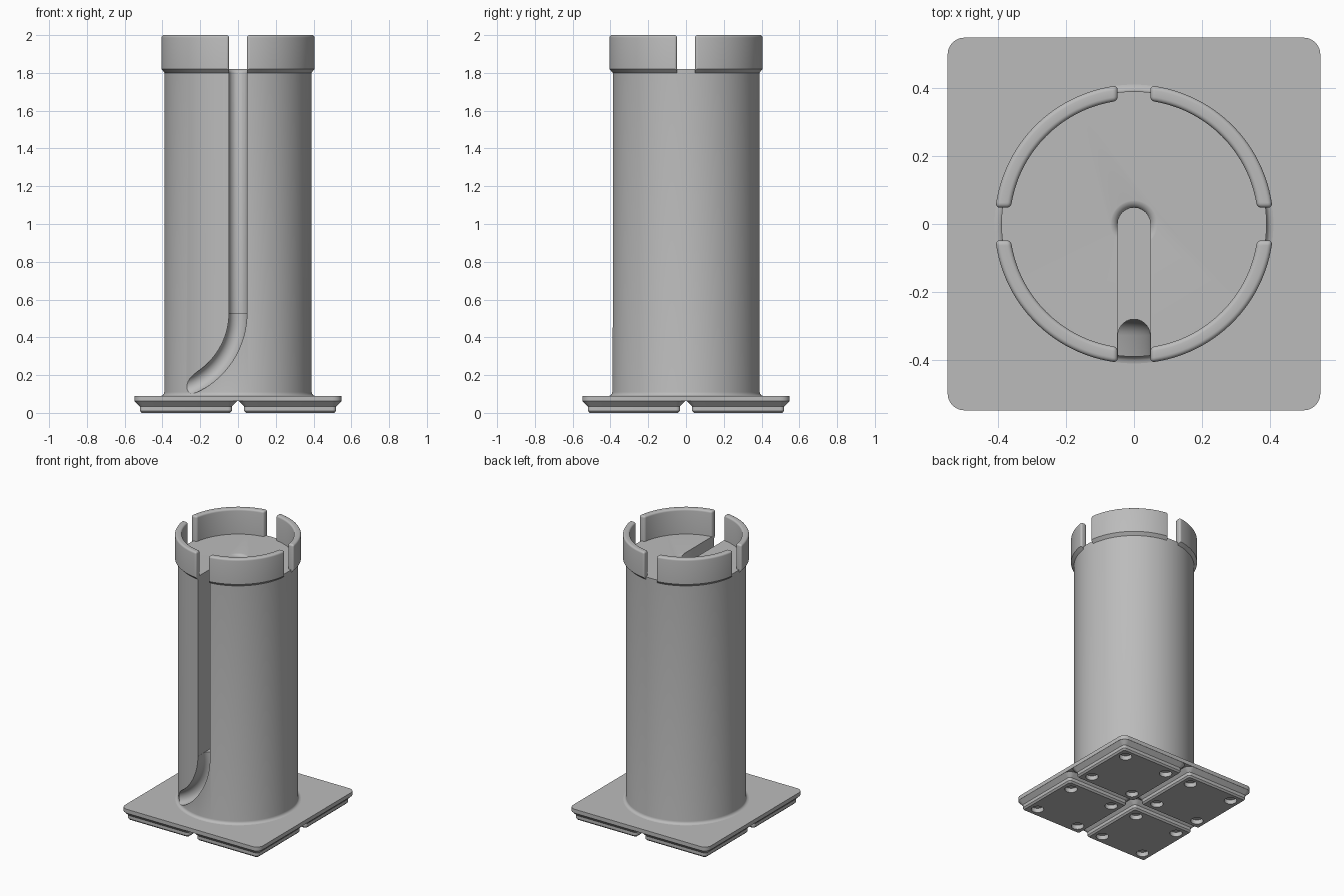
import bpy, bmesh, math

cube = bpy.data.objects.get("Cube")
if cube:
    bpy.data.objects.remove(cube, do_unlink=True)

grey = bpy.data.materials.new("plain grey")
grey.use_nodes = True
colour = (0.5, 0.5, 0.5, 1)
grey.diffuse_color = colour
grey.node_tree.nodes["Principled BSDF"].inputs["Base Color"].default_value = colour

PLATE_Z, FLOOR_Z, TOP_Z = 0.09, 1.82, 2.0
COLUMN_R, LIP_R, LIP_IN = 0.39, 0.41, 0.365
SLOT = 0.048


def make(name, bm):
    bmesh.ops.recalc_face_normals(bm, faces=bm.faces)
    mesh = bpy.data.meshes.new(name)
    bm.to_mesh(mesh)
    bm.free()
    mesh.materials.append(grey)
    obj = bpy.data.objects.new(name, mesh)
    bpy.context.collection.objects.link(obj)
    return obj


def loft(bm, rings):
    """Skin equal-length closed rings of points and cap both ends."""
    loops = [[bm.verts.new(p) for p in ring] for ring in rings]
    n = len(loops[0])
    for a, b in zip(loops, loops[1:]):
        for i in range(n):
            j = (i + 1) % n
            bm.faces.new((a[i], a[j], b[j], b[i]))
    bm.faces.new(loops[0])
    bm.faces.new(loops[-1])


def circle(r, z, n=128, cx=0, cy=0):
    return [(cx + r * math.cos(math.tau * i / n), cy + r * math.sin(math.tau * i / n), z)
            for i in range(n)]


def rounded_square(half, radius, z, cx=0, cy=0, steps=6):
    pts = []
    for q, (sx, sy) in enumerate(((1, 1), (-1, 1), (-1, -1), (1, -1))):
        for i in range(steps + 1):
            a = math.pi / 2 * (q + i / steps)
            pts.append((cx + sx * (half - radius) + radius * math.cos(a),
                        cy + sy * (half - radius) + radius * math.sin(a), z))
    return pts


def cut(obj, cutter):
    cutter.hide_render = True
    mod = obj.modifiers.new("cut", 'BOOLEAN')
    mod.operation, mod.solver, mod.object = 'DIFFERENCE', 'EXACT', cutter
    bpy.context.view_layer.objects.active = obj
    bpy.ops.object.modifier_apply(modifier=mod.name)
    bpy.data.objects.remove(cutter, do_unlink=True)


def smooth(obj):
    bpy.ops.object.select_all(action='DESELECT')
    obj.select_set(True)
    bpy.context.view_layer.objects.active = obj
    bpy.ops.object.shade_smooth_by_angle(angle=math.radians(32))


def u_profile(back, front, half, steps=12):
    """U shape as (side, y): round at the back, open walls to the front."""
    arc = [(half * math.cos(math.pi * i / steps), back - half + half * math.sin(math.pi * i / steps))
           for i in range(steps + 1)]
    return arc + [(-half, front), (half, front)]


# Base plate
bm = bmesh.new()
loft(bm, [rounded_square(0.548, 0.049, 0.062), rounded_square(0.548, 0.049, PLATE_Z)])
smooth(make("base_plate", bm))

# Four stepped feet with round pockets underneath
for sx in (-1, 1):
    for sy in (-1, 1):
        cx, cy = sx * 0.2756, sy * 0.2756
        bm = bmesh.new()
        loft(bm, [rounded_square(h, r, z, cx, cy) for h, r, z in
                  ((0.2336, 0.011, 0), (0.244, 0.021, 0.011),
                   (0.244, 0.021, 0.034), (0.2723, 0.049, 0.0625))])
        foot = make("foot", bm)
        bm = bmesh.new()
        for dx in (-0.17, 0.17):
            for dy in (-0.17, 0.17):
                loft(bm, [circle(0.041, z, 32, cx + dx, cy + dy) for z in (-0.05, 0.031)])
        cut(foot, make("pocket_cutter", bm))
        smooth(foot)

# Column with a small fillet at its foot
bm = bmesh.new()
f = 0.02
rings = [circle(COLUMN_R + f * (1 - math.sin(a)), PLATE_Z + f * (1 - math.cos(a)))
         for a in (math.pi / 8 * i for i in range(5))]
loft(bm, rings + [circle(COLUMN_R, FLOOR_Z)])
column = make("column", bm)

# Straight slot from the centre out through the front
bm = bmesh.new()
loft(bm, [[(s, y, z) for s, y in u_profile(SLOT, -0.6, SLOT)] for z in (0.53, 2.1)])
cut(column, make("slot_cutter", bm))

# Curved groove that sweeps aside and runs out of the surface
bm = bmesh.new()
R, rings = 0.42, []
profile = u_profile(-0.28, -0.6, SLOT - 0.0005)
rings.append([(s, y, 0.6) for s, y in profile])
for i in range(25):
    a = math.radians(82) * i / 24
    rings.append([(-R + (R + s) * math.cos(a), y, 0.53 - (R + s) * math.sin(a)) for s, y in profile])
loft(bm, rings)
cut(column, make("groove_cutter", bm))

# Eased rim where the slot ends at the centre of the floor
bm = bmesh.new()
f = 0.027
loft(bm, [circle(SLOT - 0.002 + f * (1 - math.cos(a)), FLOOR_Z - f + f * math.sin(a) + 0.0005, 48)
          for a in (math.pi / 12 * i for i in range(7))])
cut(column, make("rim_cutter", bm))
smooth(column)

# Lip in four arcs with parallel-sided gaps and rounded upper edges
section = [(LIP_IN, FLOOR_Z - 0.02), (COLUMN_R, FLOOR_Z - 0.02), (LIP_R, FLOOR_Z),
           (LIP_R, TOP_Z), (LIP_IN, TOP_Z)]
for q in range(4):
    bm = bmesh.new()
    rings = []
    for i in range(33):
        ring = []
        for r, z in section:
            gap = math.asin(SLOT / r)
            a = q * math.pi / 2 + gap + (math.pi / 2 - 2 * gap) * i / 32
            ring.append((r * math.cos(a), r * math.sin(a), z))
        rings.append(ring)
    loft(bm, rings)
    bmesh.ops.recalc_face_normals(bm, faces=bm.faces)
    edges = [e for e in bm.edges if max(v.co.z for v in e.verts) > TOP_Z - 0.01
             and e.calc_face_angle(0) > 1.2]
    bmesh.ops.bevel(bm, geom=edges, offset=0.013, segments=4, profile=0.5, affect='EDGES')
    smooth(make("lip_arc", bm))
